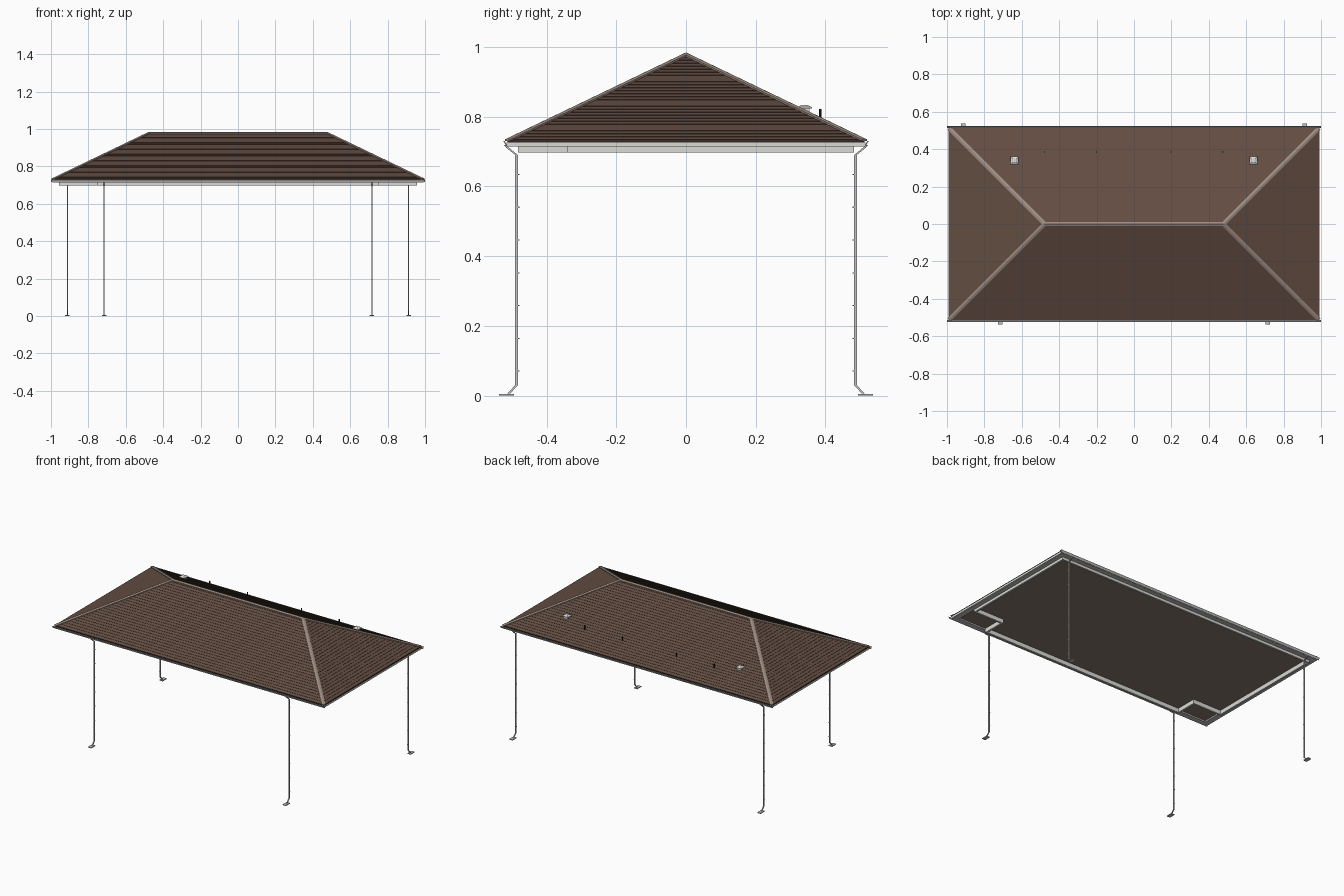
import bpy, bmesh, math
from mathutils import Vector

if "Cube" in bpy.data.objects:
    bpy.data.objects.remove(bpy.data.objects["Cube"])

EX, EY, EZ = 0.99, 0.512, 0.733      # roof eave half sizes and height
RIDGE_Z = 0.979
SLOPE = (RIDGE_Z - EZ) / EY


def mat(name, r, g, b):
    m = bpy.data.materials.new(name)
    m.diffuse_color = (r, g, b, 1)
    m.use_nodes = True
    m.node_tree.nodes["Principled BSDF"].inputs["Base Color"].default_value = m.diffuse_color
    return m


BROWN = mat("shingle brown", 0.124, 0.074, 0.053)
DARK = mat("shingle shadow", 0.035, 0.023, 0.018)
CEILING = mat("ceiling brown", 0.25, 0.19, 0.155)
CAP = mat("cap tan", 0.34, 0.265, 0.225)
GREY = mat("gutter grey", 0.55, 0.54, 0.52)
SOFFIT = mat("soffit grey", 0.52, 0.52, 0.52)
TRIM = mat("trim off white", 0.7, 0.7, 0.67)
BLACK = mat("pipe black", 0.02, 0.016, 0.014)


def finish(name, bm, *mats):
    bmesh.ops.remove_doubles(bm, verts=bm.verts, dist=1e-5)
    bmesh.ops.recalc_face_normals(bm, faces=bm.faces)
    me = bpy.data.meshes.new(name)
    bm.to_mesh(me)
    bm.free()
    for m in mats:
        me.materials.append(m)
    ob = bpy.data.objects.new(name, me)
    bpy.context.collection.objects.link(ob)
    return ob


def prism(bm, ends):
    """Closed solid between two matching outlines."""
    a, b = [[bm.verts.new(p) for p in e] for e in ends]
    n = len(a)
    for i in range(n):
        j = (i + 1) % n
        bm.faces.new((a[i], a[j], b[j], b[i]))
    bm.faces.new(a[::-1])
    bm.faces.new(b)


def box(bm, x0, x1, y0, y1, z0, z1):
    prism(bm, [[(x0, y0, z), (x1, y0, z), (x1, y1, z), (x0, y1, z)] for z in (z0, z1)])


def sweep_loop(name, path, profile, m):
    """Sweep (outward, z) profile round a right-angled anticlockwise plan."""
    bm = bmesh.new()
    rings, n = [], len(path)
    for i in range(n):
        p, c, q = (Vector(path[k % n]) for k in (i - 1, i, i + 1))
        d1, d2 = (c - p).normalized(), (q - c).normalized()
        mitre = Vector((d1.y + d2.y, -d1.x - d2.x))
        rings.append([bm.verts.new((*(c + mitre * o), z)) for o, z in profile])
    k = len(profile)
    for i in range(n):
        a, b = rings[i], rings[(i + 1) % n]
        for j in range(k):
            l = (j + 1) % k
            bm.faces.new((a[j], b[j], b[l], a[l]))
    return finish(name, bm, m)


def rect(x, y):
    return [(-x, -y), (x, -y), (x, y), (-x, y)]


# Hipped roof: overlapping shingle courses, each with a thin dark lower lip
bm = bmesh.new()
COURSES, LIP = 28, 0.0012
levels = [(0, 0.724)]
for i in range(COURSES):
    d0, d1 = EY * i / COURSES, EY * (i + 1) / COURSES
    levels += [(d0, EZ + d0 * SLOPE + LIP), (d1, EZ + d1 * SLOPE)]
rings = [[bm.verts.new((x, y, z)) for x, y in rect(EX - d, EY - d)] for d, z in levels]
for r, (a, b) in enumerate(zip(rings, rings[1:])):
    for i in range(4):
        j = (i + 1) % 4
        f = bm.faces.new((a[i], a[j], b[j], b[i]))
        f.material_index = 1 if r % 2 == 0 else 0
bm.faces.new(rings[0][::-1]).material_index = 2
finish("roof", bm, BROWN, DARK, CEILING)


# Ridge and hip caps: shallow folded strips
def cap(name, a, b, wing, drop):
    a, b = Vector(a), Vector(b)
    side = (b - a).cross(Vector((0, 0, 1))).normalized() * wing
    up, low = Vector((0, 0, 0.005)), Vector((0, 0, 0.005 - drop))
    bm = bmesh.new()
    prism(bm, [[p + up, p + side + low, p + side + low - up, p - up * 0.5,
                p - side + low - up, p - side + low] for p in (a, b)])
    finish(name, bm, CAP)


RX = EX - EY
cap("ridge_cap", (-RX, 0, RIDGE_Z), (RX, 0, RIDGE_Z), 0.012, 0.005)
for sx in (-1, 1):
    for sy in (-1, 1):
        cap("hip_cap", (sx * EX, sy * EY, EZ), (sx * RX, 0, RIDGE_Z), 0.011, 0.0035)

# Fascia all round, gutters along the front and back eaves
sweep_loop("fascia", rect(0.985, 0.508),
           [(0, 0.715), (0.007, 0.715), (0.007, 0.726), (0, 0.726)], TRIM)
GUTTER = [(0.513, 0.716), (0.517, 0.716), (0.519, 0.722), (0.523, 0.728),
          (0.523, 0.730), (0.520, 0.730), (0.516, 0.722), (0.513, 0.722)]
for s, name in ((-1, "front_gutter"), (1, "back_gutter")):
    bm = bmesh.new()
    prism(bm, [[(x, s * y, z) for y, z in GUTTER] for x in (-1, 1)])
    finish(name, bm, GREY)

# Soffit and frieze board under the eaves
sweep_loop("soffit", rect(0.957, 0.482),
           [(-0.004, 0.714), (0.03, 0.714), (0.03, 0.723), (-0.004, 0.723)], SOFFIT)
plan = [(-0.75, -0.482), (0.75, -0.482), (0.75, -0.34), (0.957, -0.34),
        (0.957, 0.482), (-0.957, 0.482), (-0.957, -0.34), (-0.75, -0.34)]
sweep_loop("frieze_board", plan,
           [(-0.012, 0.697), (0, 0.697), (0, 0.724), (-0.012, 0.724)], TRIM)

# Downspouts with wall straps and splash blocks
PATH = [(0.518, 0.718), (0.512, 0.711), (0.486, 0.69), (0.486, 0.03), (0.508, 0.006)]
WX, WY = 0.003, 0.004
for x, s in ((-0.716, -1), (0.716, -1), (-0.912, 1), (0.912, 1)):
    outline = [(y + WY, z) for y, z in PATH] + [(y - WY, z) for y, z in PATH[::-1]]
    bm = bmesh.new()
    prism(bm, [[(x + e, s * y, z) for y, z in outline] for e in (-WX, WX)])
    for k in range(7):
        z = 0.07 + 0.094 * k
        ya, yb = sorted((s * 0.478, s * 0.487))
        box(bm, x - 0.0035, x + 0.0035, ya, yb, z - 0.0015, z + 0.0015)
    finish("downspout", bm, GREY)
    bm = bmesh.new()
    ya, yb = sorted((s * 0.494, s * 0.536))
    box(bm, x - 0.012, x + 0.012, ya, yb, 0, 0.005)
    finish("splash_block", bm, GREY)


def roof_z(y):
    return EZ + (EY - abs(y)) * SLOPE


# Roof vents: tilted box body with a hooded lid
for x in (-0.638, 0.638):
    bm = bmesh.new()
    y = 0.34
    prism(bm, [[(x + px * h, y + py * h, roof_z(y + py * h) * (1 - t) + 0.827 * t + o)
                for px, py in rect(1, 1)]
               for h, t, o in ((0.021, 1, -0.003), (0.021, 1, 0))])
    prism(bm, [[(x + px * h, y + py * h, z) for px, py in rect(1, 1)]
               for h, z in ((0.021, 0.827), (0.008, 0.834))])
    prism(bm, [[(x + px * 0.014, y + py * 0.014, z) for px, py in rect(1, 1)]
               for z in (0.8, 0.825)])
    finish("roof_vent", bm, TRIM)

# Vent pipes on the back slope
for x in (-0.478, -0.2, 0.198, 0.475):
    bm = bmesh.new()
    y = 0.385
    circle = [(math.cos(t * math.pi / 4) * 0.004, math.sin(t * math.pi / 4) * 0.004) for t in range(8)]
    prism(bm, [[(x + cx, y + cy, z) for cx, cy in circle] for z in (roof_z(y) - 0.01, 0.822)])
    finish("vent_pipe", bm, BLACK)
